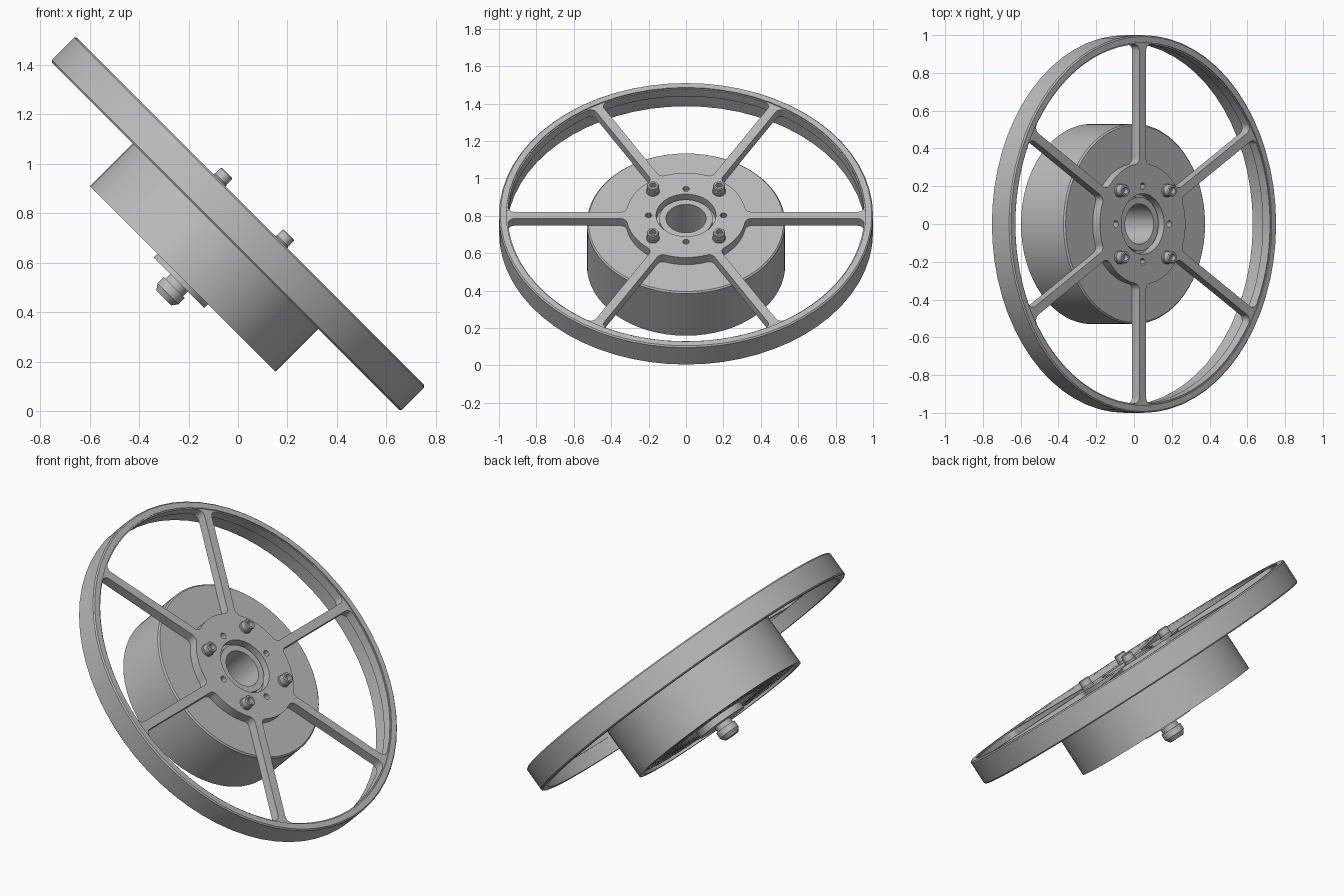
import bpy, bmesh
from math import sin, cos, asin, atan2, pi, sqrt, radians
from mathutils import Matrix, Vector

if "Cube" in bpy.data.objects:
    bpy.data.objects.remove(bpy.data.objects["Cube"], do_unlink=True)

# The whole wheel leans 45 degrees about the y axis
TILT = Matrix.Translation((0, 0, 0.757)) @ Matrix.Rotation(radians(45), 4, 'Y')

grey = bpy.data.materials.new("plain_grey")
grey.use_nodes = True
colour = (0.5, 0.5, 0.5, 1)
grey.diffuse_color = colour
grey.node_tree.nodes["Principled BSDF"].inputs["Base Color"].default_value = colour


def finish(name, mesh, angle=30):
    ob = bpy.data.objects.new(name, mesh)
    bpy.context.collection.objects.link(ob)
    mesh.materials.clear()
    mesh.materials.append(grey)
    ob.matrix_world = TILT
    bpy.ops.object.select_all(action='DESELECT')
    ob.select_set(True)
    bpy.context.view_layer.objects.active = ob
    bpy.ops.object.shade_smooth_by_angle(angle=radians(angle))
    return ob


def from_bmesh(name, bm):
    bmesh.ops.recalc_face_normals(bm, faces=bm.faces)
    mesh = bpy.data.meshes.new(name)
    bm.to_mesh(mesh)
    bm.free()
    return finish(name, mesh)


def lathe(name, profile, steps=64, closed=False, copies=((0, 0),)):
    """Spin an (r, z) profile round the axle, once at each (x, y) place."""
    bm = bmesh.new()
    for x, y in copies:
        verts = [bm.verts.new((r, 0, z)) for r, z in profile]
        pairs = list(zip(verts, verts[1:]))
        if closed:
            pairs.append((verts[-1], verts[0]))
        edges = [bm.edges.new(p) for p in pairs]
        old = set(bm.verts) - set(verts)
        bmesh.ops.spin(bm, geom=verts + edges, cent=(0, 0, 0), axis=(0, 0, 1),
                       angle=2 * pi, steps=steps, use_duplicate=False)
        new = [v for v in bm.verts if v not in old]
        bmesh.ops.translate(bm, verts=new, vec=(x, y, 0))
    bmesh.ops.remove_doubles(bm, verts=bm.verts, dist=0.0002)
    return from_bmesh(name, bm)


def radial_boxes(name, count, r0, r1, width, z0, z1):
    bm = bmesh.new()
    for i in range(count):
        m = (Matrix.Rotation(2 * pi * i / count, 4, 'Z')
             @ Matrix.Translation(((r0 + r1) / 2, 0, (z0 + z1) / 2))
             @ Matrix.Diagonal((r1 - r0, width, z1 - z0, 1)))
        bmesh.ops.create_cube(bm, size=1, matrix=m)
    return from_bmesh(name, bm)


def circle(r, n, cx=0, cy=0):
    return [(cx + r * cos(2 * pi * i / n), cy + r * sin(2 * pi * i / n)) for i in range(n)]


def window(hub, rim, half, fillet):
    """Opening between two spokes with rounded corners; first spoke on +x."""
    def corner(centre_r, radius):
        off = half + fillet
        a = asin(off / centre_r)
        c = Vector((sqrt(centre_r ** 2 - off ** 2), off))
        start = a if radius > centre_r else a - pi
        return a, [tuple(c + fillet * Vector((cos(t), sin(t)))) for t in
                   (start + (-pi / 2 - start) * k / 5 for k in range(6))]
    a0, inner = corner(hub + fillet, hub)
    a1, outer = corner(rim - fillet, rim)
    mid = pi / 6

    def arc(r, a):
        return [(r * cos(mid + (a - mid) * k / 7), r * sin(mid + (a - mid) * k / 7))
                for k in range(7)]
    path = arc(hub, a0) + inner + outer[::-1] + arc(rim, a1)[::-1]
    # Mirror the half across the middle of the opening
    polar = [(Vector(p).length, atan2(p[1], p[0])) for p in path]
    return polar + [(r, 2 * mid - a) for r, a in polar[-2:0:-1]]


# Rim
lathe("rim", [(0.96, -0.071), (0.993, -0.071), (1, -0.064), (1, 0.064),
              (0.993, 0.071), (0.96, 0.071)], steps=64, closed=True)

# Spokes and hub plate: flat outline with openings, extruded
opening = window(0.32, 0.953, 0.025, 0.035)
loops = [circle(0.985, 64), circle(0.16, 40)]
for i in range(6):
    turn = pi / 6 + i * pi / 3
    loops.append([(r * cos(a + turn), r * sin(a + turn)) for r, a in opening])
for i in range(4):
    loops.append(circle(0.018, 12, 0.2 * cos(i * pi / 2), 0.2 * sin(i * pi / 2)))
outline = bpy.data.curves.new("spoke_outline", 'CURVE')
outline.dimensions = '2D'
outline.fill_mode = 'BOTH'
outline.extrude = 0.027
for loop in loops:
    spline = outline.splines.new('POLY')
    spline.points.add(len(loop) - 1)
    for point, (x, y) in zip(spline.points, loop):
        point.co = (x, y, 0, 1)
    spline.use_cyclic_u = True
helper = bpy.data.objects.new("spoke_outline", outline)
bpy.context.collection.objects.link(helper)
bpy.context.view_layer.update()
plate = bpy.data.meshes.new_from_object(
    helper.evaluated_get(bpy.context.evaluated_depsgraph_get()))
bpy.data.objects.remove(helper, do_unlink=True)
plate.transform(Matrix.Translation((0, 0, 0.038)))
bm = bmesh.new()
bm.from_mesh(plate)
bmesh.ops.remove_doubles(bm, verts=bm.verts, dist=0.0001)
from_bmesh("spokes_and_hub_plate", bm)

# Motor drum, open at the back, with a deep centre bore and a raised collar
lathe("motor_drum", [(0, -0.26), (0.107, -0.26), (0.107, 0.04), (0.143, 0.04),
                     (0.143, 0.01), (0.522, 0.01), (0.53, 0.002), (0.53, -0.316),
                     (0.5, -0.316), (0.5, -0.05), (0.13, -0.05), (0.13, -0.28), (0, -0.28)])

# Magnets and coil core seen through the open back
radial_boxes("magnets", 36, 0.475, 0.505, 0.06, -0.3, -0.07)
radial_boxes("core_teeth", 36, 0.25, 0.465, 0.034, -0.305, -0.08)
lathe("core", [(0.12, -0.08), (0.3, -0.08), (0.3, -0.3), (0.12, -0.3)], closed=True)

# Back plate and axle stub
lathe("back_plate", [(0, -0.28), (0.145, -0.28), (0.145, -0.337), (0, -0.337)], steps=48)
lathe("axle_stub", [(0, -0.33), (0.05, -0.33), (0.05, -0.365), (0.06, -0.365),
                    (0.06, -0.4), (0.042, -0.425), (0, -0.425)], steps=32)

# Four socket screws on the hub plate
d = 0.177
places = [(x, y) for x in (-d, d) for y in (-d, d)]
lathe("screw_heads", [(0.035, 0.06), (0.035, 0.075), (0.032, 0.078), (0.032, 0.11),
                      (0.028, 0.115), (0.018, 0.115), (0.018, 0.088), (0, 0.088)],
      steps=24, copies=places)
